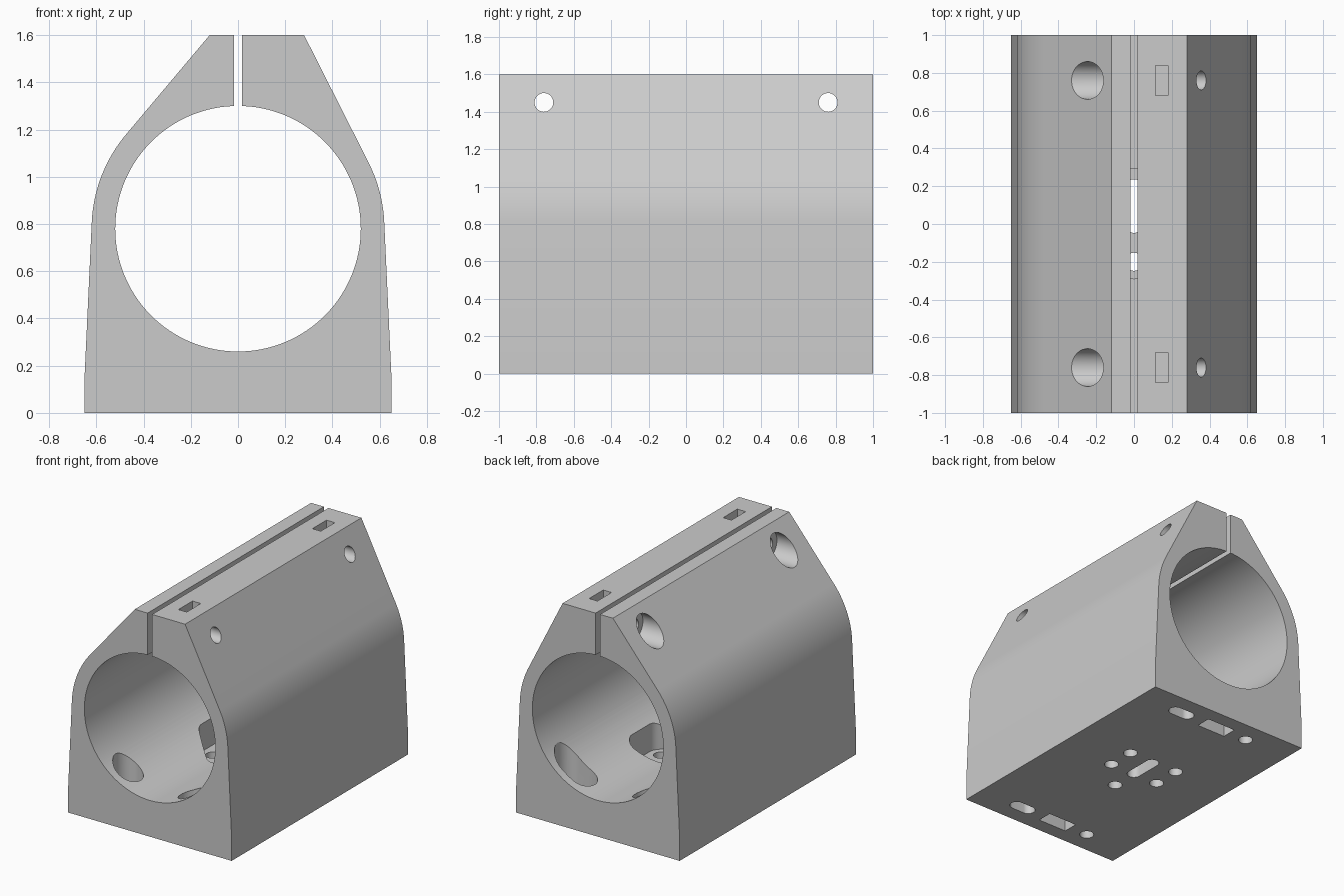
import bpy, bmesh, math
from mathutils import Vector
from mathutils.geometry import convex_hull_2d

if "Cube" in bpy.data.objects:
    bpy.data.objects.remove(bpy.data.objects["Cube"], do_unlink=True)

grey = bpy.data.materials.new("light_grey")
grey.use_nodes = True
grey.diffuse_color = (0.6, 0.6, 0.6, 1)
grey.node_tree.nodes["Principled BSDF"].inputs["Base Color"].default_value = (0.6, 0.6, 0.6, 1)


def prism(name, outline, axis, start, end):
    """Extrude a 2D outline along x (y,z), y (x,z) or z (x,y)."""
    place = {"x": lambda a, b, t: (t, a, b),
             "y": lambda a, b, t: (a, t, b),
             "z": lambda a, b, t: (a, b, t)}[axis]
    bm = bmesh.new()
    face = bm.faces.new([bm.verts.new(place(a, b, start)) for a, b in outline])
    top = bmesh.ops.extrude_face_region(bm, geom=[face])["geom"]
    bmesh.ops.translate(bm, verts=[v for v in top if isinstance(v, bmesh.types.BMVert)],
                        vec=place(0, 0, end - start))
    bmesh.ops.recalc_face_normals(bm, faces=bm.faces)
    mesh = bpy.data.meshes.new(name)
    bm.to_mesh(mesh)
    bm.free()
    mesh.materials.append(grey)
    obj = bpy.data.objects.new(name, mesh)
    bpy.context.collection.objects.link(obj)
    return obj


def arc(centre, radius, start, end, steps):
    return [(centre[0] + radius * math.cos(math.radians(start + (end - start) * i / steps)),
             centre[1] + radius * math.sin(math.radians(start + (end - start) * i / steps)))
            for i in range(steps + 1)]


def rounded(centres, radius, steps=40):
    """Outline wrapped around equal circles: a circle, a slot or a rounded polygon."""
    pts = [Vector(p) for c in centres for p in arc(c, radius, 0, 360, steps)[:-1]]
    return [tuple(pts[i]) for i in convex_hull_2d(pts)]


def box(a, b, half_a, half_b):
    return [(a - half_a, b - half_b), (a + half_a, b - half_b),
            (a + half_a, b + half_b), (a - half_a, b + half_b)]


# Clamp body: tapered base, round shoulders, offset flat crown
bore_z, bore_r, shoulder_r = 0.78, 0.52, 0.62
profile = [(-0.65, 0), (0.65, 0), (0.65, 0.15)]
profile += arc((0, bore_z), shoulder_r, 3, 27, 12)
profile += [(0.28, 1.6), (-0.12, 1.6)]
profile += arc((0, bore_z), shoulder_r, 140, 177, 18)
profile += [(-0.65, 0.15)]
body = prism("clamp_body", profile, "y", -1, 1)


def cut(outline, axis, start, end):
    cutter = prism("cutter", outline, axis, start, end)
    cutter.hide_render = True
    mod = body.modifiers.new("cut", "BOOLEAN")
    mod.operation, mod.solver, mod.object = "DIFFERENCE", "EXACT", cutter
    bpy.context.view_layer.objects.active = body
    bpy.ops.object.modifier_apply(modifier=mod.name)
    bpy.data.objects.remove(cutter, do_unlink=True)


# Main bore and the clamping slit above it
cut(rounded([(0, bore_z)], bore_r, 128), "y", -1.1, 1.1)
cut(box(0, 1.45, 0.018, 0.25), "y", -1.1, 1.1)

floor_z = 0.15
for side in (-1, 1):
    # Cross bolt hole, head counterbore and nut pocket
    y = side * 0.76
    cut(rounded([(y, 1.45)], 0.05), "x", -0.8, 0.8)
    cut(rounded([(y, 1.45)], 0.1), "x", -0.8, -0.12)
    cut(box(0.148, y, 0.033, 0.08), "z", 1.36, 1.7)
    # Base mounting hole, mounting slot and blind nut recess
    y = side * 0.84
    slot = [(0.235, y), (0.335, y)]
    for centres in ([(-0.285, y)], slot):
        cut(rounded(centres, 0.048), "z", -0.1, 0.3)
        cut(rounded(centres, 0.1), "z", floor_z, bore_z)
    cut(box(-0.025, y, 0.115, 0.055), "z", -0.1, 0.12)

# Central pocket with five holes and a slot through its floor
holes = [(0.2, 0.2), (-0.2, 0.2), (0.2, 0), (-0.2, 0), (0, -0.2)]
cut(rounded(holes, 0.09), "z", floor_z, 0.7)
for hole in holes:
    cut(rounded([hole], 0.048), "z", -0.1, 0.25)
cut(rounded([(0, 0), (0, 0.19)], 0.047), "z", -0.1, 0.25)

# Smooth curved walls, keep machined edges crisp
bpy.ops.object.select_all(action="DESELECT")
body.select_set(True)
bpy.context.view_layer.objects.active = body
bpy.ops.object.shade_smooth_by_angle(angle=math.radians(25))
